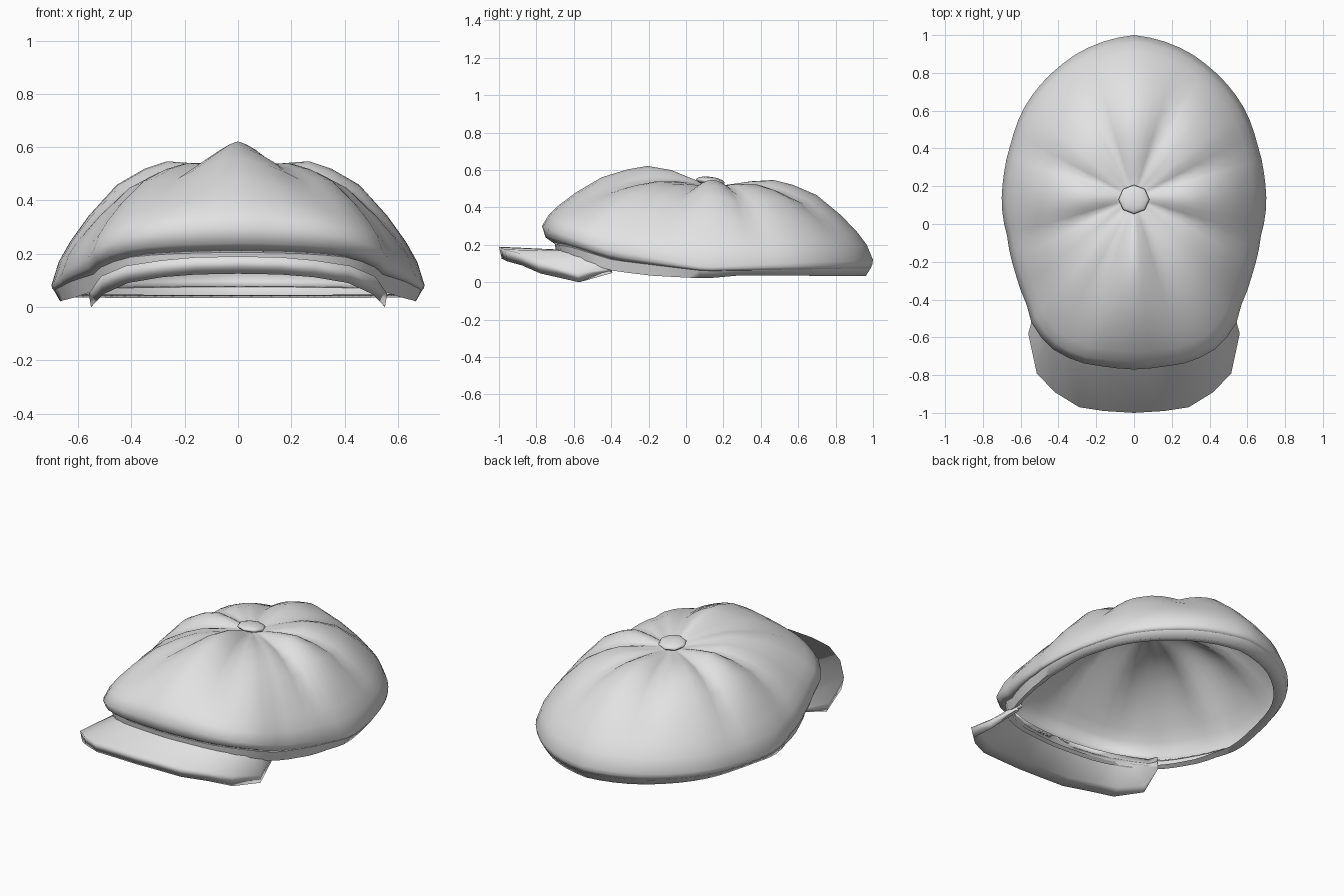
import bpy, bmesh, math
from mathutils import Vector

if "Cube" in bpy.data.objects:
    bpy.data.objects.remove(bpy.data.objects["Cube"], do_unlink=True)

cloth = bpy.data.materials.new("light_grey_cloth")
GREY = (0.76, 0.76, 0.76, 1)
cloth.use_nodes = True
cloth.diffuse_color = GREY
cloth.node_tree.nodes["Principled BSDF"].inputs["Base Color"].default_value = GREY

SEGMENTS = 64
CENTRE_Y = 0.14


def table(points, x):
    """Linear interpolation in a short list of (x, value) pairs."""
    if x <= points[0][0]:
        return points[0][1]
    for (a, u), (b, v) in zip(points, points[1:]):
        if x <= b:
            return u + (v - u) * (x - a) / (b - a)
    return points[-1][1]


# Half outline of the crown from back to front, turned into radius by angle
outline = [(0, 1), (.15, .97), (.29, .91), (.4, .83), (.59, .6), (.65, .43),
           (.69, .25), (.7, .1), (.67, -.07), (.63, -.25), (.57, -.42),
           (.54, -.53), (.45, -.65), (.3, -.73), (.15, -.755), (0, -.77)]
radius_by_angle = [(math.atan2(x, y - CENTRE_Y), math.hypot(x, y - CENTRE_Y))
                   for x, y in outline]

# Heights along the rim, by y
rim_z = [(-.77, .3), (-.65, .25), (-.4, .17), (.1, .08), (1, .12)]
tuck_z = [(-.77, .24), (-.65, .21), (-.4, .14), (.1, .068), (1, .095)]
hem_z = [(-.77, .205), (-.65, .185), (-.42, .12), (.1, .06), (1, .075)]
band_z = [(-.77, .14), (-.65, .12), (-.42, .06), (-.2, .035), (.1, .02), (.3, .037), (1, .033)]
# Dome height and seam depth, by share of the radius
dome = [(0, 1), (.38, 1), (.5, .94), (.65, .81), (.8, .56), (.9, .35), (.96, .19), (1, 0)]
seam = [(0, 0), (.12, .015), (.35, .045), (.6, .045), (.8, .025), (1, 0)]


def directions():
    for i in range(SEGMENTS):
        a = 2 * math.pi * i / SEGMENTS
        fold = abs((a + math.pi) % (2 * math.pi) - math.pi)
        yield a, fold, table(radius_by_angle, fold)


def place(a, r):
    return r * math.sin(a), CENTRE_Y + r * math.cos(a)


def crown_ring(s):
    ring = []
    for a, fold, r in directions():
        x, y = place(a, r * s)
        base = table(rim_z, place(a, r)[1])
        ridge = max(0, 1 - (math.pi - fold) / .8)
        top = .525 + .022 * abs(math.cos(2 * a)) + .075 * ridge
        z = base + (top - base) * table(dome, s)
        z -= table(seam, s) * (1 - abs(math.cos(4 * a)))
        dip = max(0, 1 - s / .3)
        ring.append((x, y, z * (1 - dip) + .51 * dip))
    return ring


def low_ring(heights, inset, tuck=.06, lift=0):
    """Ring below the rim; tuck pulls the front in under the crown."""
    ring = []
    for a, fold, r in directions():
        front = max(0, -math.cos(a))
        share = .985 - tuck * front ** 2 - inset * (1 - .6 * front)
        x, y = place(a, r * share)
        ring.append((x, y, table(heights, place(a, r)[1]) + lift))
    return ring


def finish(obj, angle):
    obj.data.materials.append(cloth)
    bpy.ops.object.select_all(action="DESELECT")
    obj.select_set(True)
    bpy.context.view_layer.objects.active = obj
    bpy.ops.object.shade_smooth_by_angle(angle=math.radians(angle))


def loft(name, rings, angle, closed=True, thickness=0):
    """Skin rows of points: closed rings get a top cap, open rows form a tube."""
    bm = bmesh.new()
    rows = [[bm.verts.new(p) for p in ring] for ring in rings]
    pairs = list(zip(rows, rows[1:]))
    n = len(rows[0])
    if not closed:
        pairs.append((rows[-1], rows[0]))
        bm.faces.new([row[0] for row in rows])
        bm.faces.new([row[-1] for row in rows])
    elif thickness:
        bm.faces.new(rows[0])
    for upper, lower in pairs:
        for i in range(n if closed else n - 1):
            j = (i + 1) % n
            bm.faces.new((upper[i], lower[i], lower[j], upper[j]))
    bmesh.ops.recalc_face_normals(bm, faces=bm.faces)
    mesh = bpy.data.meshes.new(name)
    bm.to_mesh(mesh)
    bm.free()
    obj = bpy.data.objects.new(name, mesh)
    bpy.context.collection.objects.link(obj)
    if thickness:
        shell = obj.modifiers.new("shell", "SOLIDIFY")
        shell.thickness = thickness
        shell.offset = -1
    finish(obj, angle)


# Puffy eight-panel crown, rolled under at the rim
shares = (.06, .14, .24, .38, .5, .65, .8, .9, .96, 1)
loft("crown", [crown_ring(s) for s in shares]
     + [low_ring(tuck_z, -.01, .01), low_ring(hem_z, 0)], 85, thickness=.008)

# Head band rolled under to the opening
loft("head_band", [low_ring(hem_z, 0), low_ring(band_z, .03),
                   low_ring(band_z, .09, lift=.012)], 80)

# Curved visor: top edge, lip depth per point, and the seam on the head band
outer = [(0, -1, .19), (.16, -.99, .187), (.29, -.97, .175), (.42, -.89, .155),
         (.515, -.79, .115), (.56, -.58, .05), (.51, -.4, .075)]
lip = (.065, .065, .063, .065, .068, .05, .025)
inner = [(0, -.68, .175), (.13, -.67, .173), (.25, -.645, .168), (.36, -.595, .155),
         (.44, -.53, .135), (.49, -.46, .11), (.49, -.38, .09)]


def mirrored(points):
    return [(-x, y, z) for x, y, z in reversed(points[1:])] + points


def dropped(points, depth, share=1):
    return [(x * share, y * share, z - d) for (x, y, z), d in zip(points, depth)]


hollow = [Vector(p).lerp(Vector(q), .8) for p, q in zip(inner, outer)]
rows = [dropped(inner, [-.03] * 7), inner, outer, dropped(outer, lip, .985),
        dropped(hollow, [d * .5 for d in lip]), dropped(inner, [.02] * 7)]
loft("visor", [mirrored(row) for row in rows], 180, closed=False)

# Flat covered button on top
bpy.ops.mesh.primitive_uv_sphere_add(segments=8, ring_count=6, radius=1,
                                     location=(0, CENTRE_Y - .01, .54))
button = bpy.context.object
button.name = "top_button"
button.scale = (.082, .078, .024)
button.rotation_euler.x = math.radians(-7)
finish(button, 50)
